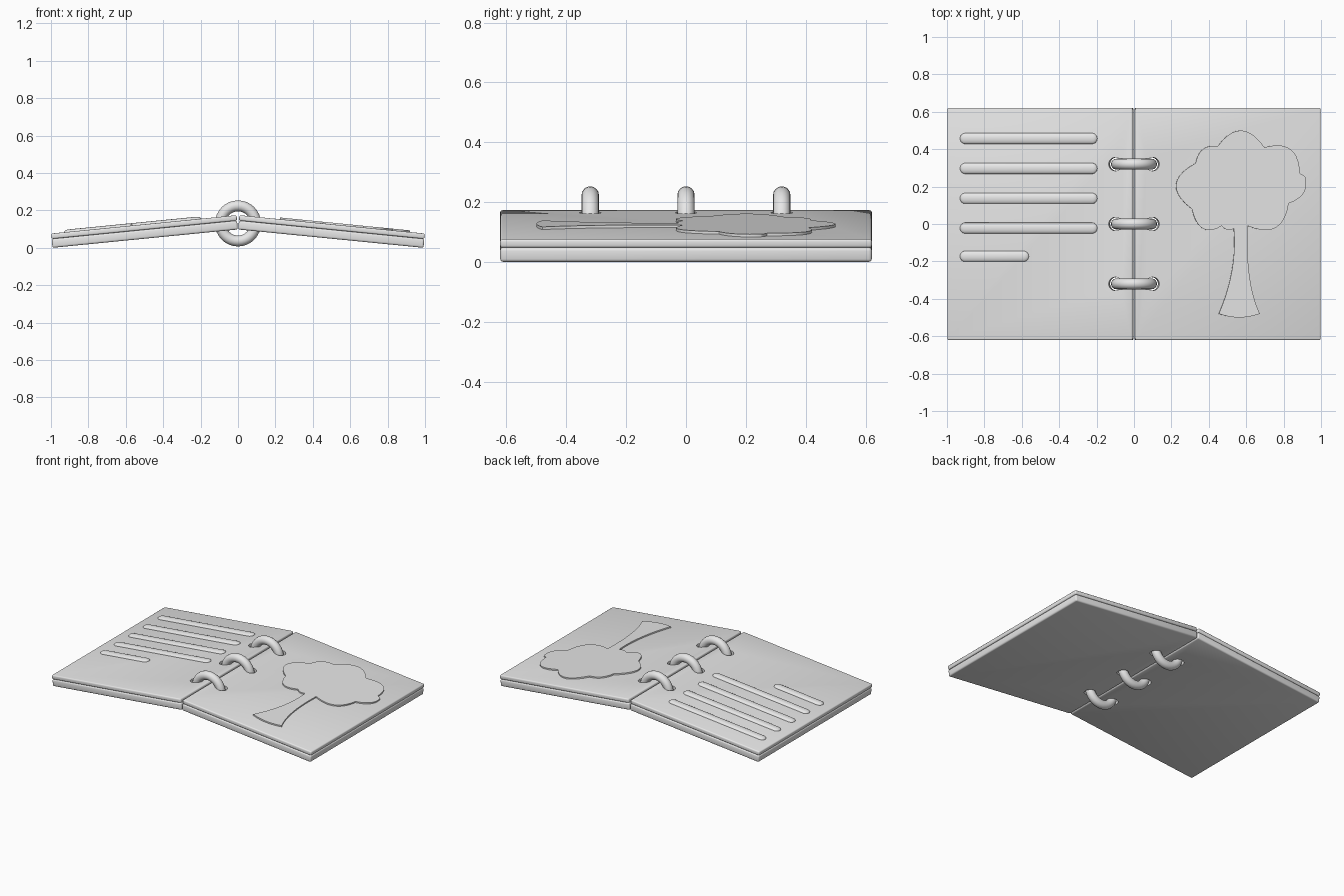
import bpy, bmesh, math
from mathutils import Matrix, Vector

cube = bpy.data.objects.get("Cube")
if cube:
    bpy.data.objects.remove(cube, do_unlink=True)

TILT = math.radians(5.65)
HINGE_X, HINGE_Z = 0.008, 0.174
LENGTH, DEPTH = 0.996, 1.242
RING_YS = (-0.32, 0.0, 0.32)

grey = bpy.data.materials.new("plain grey")
grey.use_nodes = True
grey.diffuse_color = (0.8, 0.8, 0.8, 1)
grey.node_tree.nodes["Principled BSDF"].inputs["Base Color"].default_value = (0.8, 0.8, 0.8, 1)


def make_object(name, bm, side=0):
    """Finish a mesh; side +1 or -1 lays it on that tilted half of the book."""
    bmesh.ops.recalc_face_normals(bm, faces=bm.faces)
    mesh = bpy.data.meshes.new(name)
    bm.to_mesh(mesh)
    bm.free()
    mesh.materials.append(grey)
    obj = bpy.data.objects.new(name, mesh)
    bpy.context.collection.objects.link(obj)
    if side:
        obj.location = (side * HINGE_X, 0, HINGE_Z)
        obj.rotation_euler = (0, side * TILT, 0)
    return obj


def select(obj):
    bpy.ops.object.select_all(action='DESELECT')
    obj.select_set(True)
    bpy.context.view_layer.objects.active = obj


def smooth(obj):
    select(obj)
    bpy.ops.object.shade_smooth_by_angle(angle=math.radians(40))


def slab(name, side, top, bottom, bevel):
    """Rounded sheet with three ring holes."""
    bm = bmesh.new()
    centre = Matrix.Translation((side * LENGTH / 2, 0, (top + bottom) / 2))
    size = Matrix.Diagonal((LENGTH, DEPTH, top - bottom, 1))
    bmesh.ops.create_cube(bm, size=1, matrix=centre @ size)
    bmesh.ops.bevel(bm, geom=list(bm.edges), offset=bevel, segments=3,
                    profile=0.5, affect='EDGES')
    obj = make_object(name, bm, side)

    holes = bmesh.new()
    for y in RING_YS:
        bmesh.ops.create_cone(holes, cap_ends=True, segments=24, radius1=0.036,
                              radius2=0.036, depth=0.4,
                              matrix=Matrix.Translation((side * 0.092, y, 0)))
    cutter = make_object("hole_cutter", holes, side)
    cutter.hide_render = True
    mod = obj.modifiers.new("holes", 'BOOLEAN')
    mod.object = cutter
    mod.operation = 'DIFFERENCE'
    mod.solver = 'EXACT'
    select(obj)
    bpy.ops.object.modifier_apply(modifier=mod.name)
    bpy.data.objects.remove(cutter, do_unlink=True)
    smooth(obj)


# Page and cover on each half
for side, label in ((-1, "right"), (1, "left")):
    slab(label + "_page", side, 0, -0.029, 0.008)
    slab(label + "_cover", side, -0.029, -0.0765, 0.01)


# Binder rings
def ring(name, y, major=0.094, minor=0.029, around=32, tube=16):
    bm = bmesh.new()
    loops = []
    for i in range(around):
        a = math.tau * i / around
        loop = []
        for j in range(tube):
            b = math.tau * j / tube
            r = major + minor * math.cos(b)
            loop.append(bm.verts.new((r * math.cos(a), y + minor * math.sin(b),
                                      0.13 + r * math.sin(a))))
        loops.append(loop)
    for i in range(around):
        p, q = loops[i], loops[(i + 1) % around]
        for j in range(tube):
            k = (j + 1) % tube
            bm.faces.new((p[j], q[j], q[k], p[k]))
    smooth(make_object(name, bm))


for name, y in zip(("front_ring", "middle_ring", "back_ring"), RING_YS):
    ring(name, y)


# Raised writing lines with round ends
def writing_line(name, y, start, end, radius=0.029, height=0.013):
    bm = bmesh.new()
    bmesh.ops.create_uvsphere(bm, u_segments=20, v_segments=11, radius=radius,
                              matrix=Matrix.Rotation(math.pi / 2, 4, 'Y'))
    for v in bm.verts:
        edge = end - radius if v.co.x > 0 else start + radius
        v.co = (v.co.x + edge + HINGE_X, v.co.y + y, v.co.z * height / radius)
    smooth(make_object(name, bm, -1))


for i, y in enumerate((0.457, 0.297, 0.137, -0.022, -0.173)):
    writing_line(f"writing_line_{i + 1}", y, -0.935, -0.565 if i == 4 else -0.197)

# Raised tree: each arc is (point on the arc, end point)
tree_start = (0.61, -0.01)
tree_arcs = [
    ((0.76, -0.02), (0.83, 0.11)), ((0.91, 0.165), (0.92, 0.25)),
    ((0.91, 0.26), (0.89, 0.27)), ((0.84, 0.40), (0.70, 0.41)),
    ((0.575, 0.50), (0.45, 0.417)), ((0.37, 0.40), (0.33, 0.325)),
    ((0.225, 0.21), (0.31, 0.08)), ((0.37, -0.025), (0.47, -0.01)),
    ((0.50, -0.03), (0.535, -0.025)), ((0.525, -0.25), (0.455, -0.48)),
    ((0.565, -0.50), (0.675, -0.48)), ((0.62, -0.28), tree_start),
]
bm = bmesh.new()
outline = []
a = Vector(tree_start)
for via, end in tree_arcs:
    b = Vector(end)
    control = 2 * Vector(via) - (a + b) / 2
    for i in range(10):
        t = i / 10
        p = a * (1 - t) ** 2 + control * 2 * t * (1 - t) + b * t ** 2
        outline.append(bm.verts.new((p.x - HINGE_X, p.y, -0.002)))
    a = b
face = bm.faces.new(outline)
raised = bmesh.ops.extrude_face_region(bm, geom=[face])["geom"]
for v in raised:
    if isinstance(v, bmesh.types.BMVert):
        v.co.z = 0.009
smooth(make_object("tree_relief", bm, 1))
